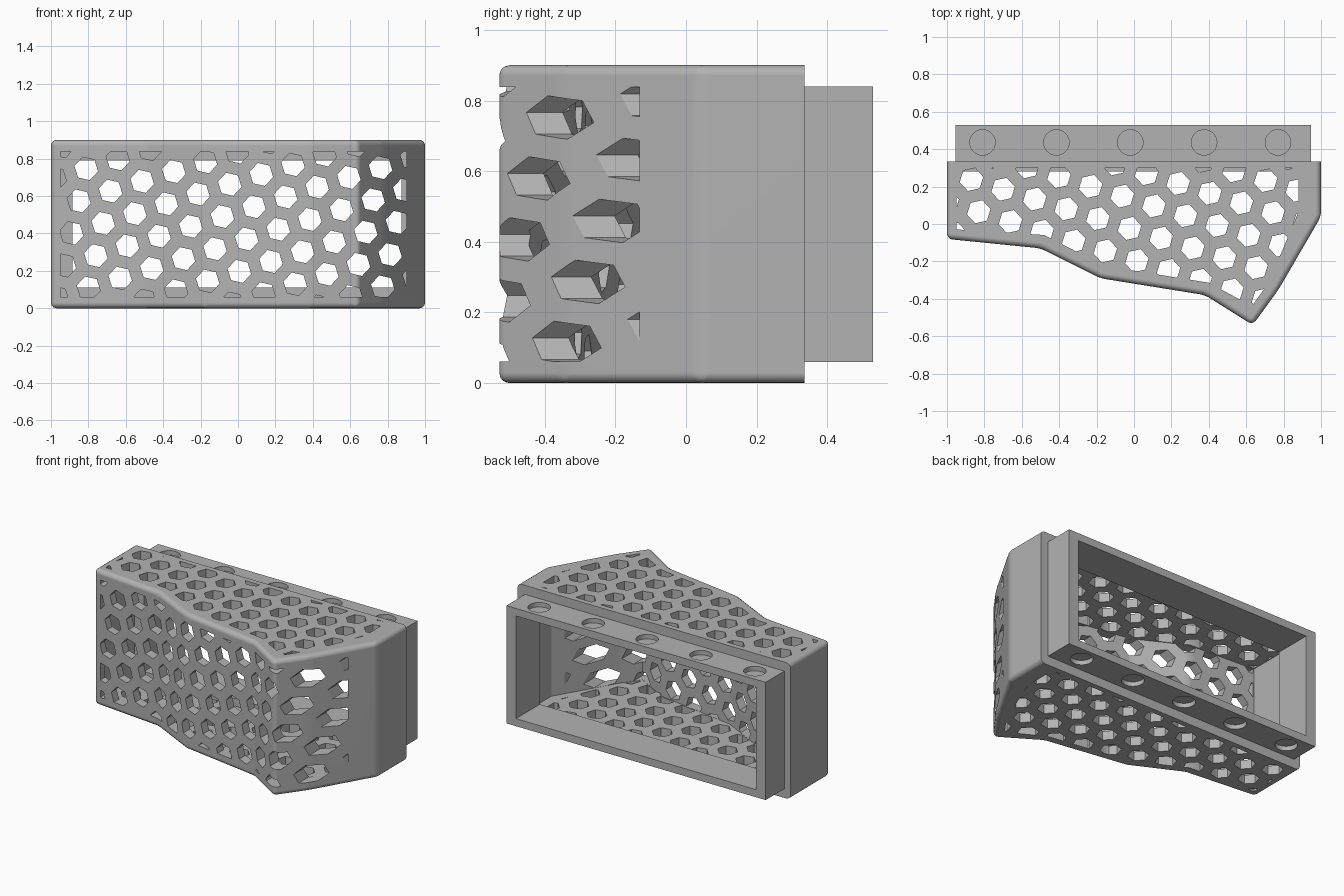
import bpy, bmesh, math

cube = bpy.data.objects.get("Cube")
if cube:
    bpy.data.objects.remove(cube, do_unlink=True)

HEIGHT = 0.9
INNER_Z = (0.06, 0.84)
BACK = 0.335
SPACING, HEX_R, TILT = 0.177, 0.0645, 17.2

grey = bpy.data.materials.new("plain_grey")
grey.use_nodes = True
colour = (0.45, 0.45, 0.45, 1)
grey.diffuse_color = colour
grey.node_tree.nodes["Principled BSDF"].inputs["Base Color"].default_value = colour


def prism(name, polygons, low, high, axis="Z", bevel=0):
    """Extrude flat polygons along z (points are x, y) or along y (points are x, z)."""
    bm = bmesh.new()
    for poly in polygons:
        rings = []
        for d in (low, high):
            rings.append([bm.verts.new((u, v, d) if axis == "Z" else (u, d, v)) for u, v in poly])
        a, b = rings
        bm.faces.new(a)
        bm.faces.new(b)
        for i in range(len(a)):
            bm.faces.new((a[i - 1], a[i], b[i], b[i - 1]))
    bmesh.ops.recalc_face_normals(bm, faces=bm.faces)
    if bevel:  # round everything except the open rear rim
        edges = [e for e in bm.edges if min(v.co.y for v in e.verts) < BACK - 0.01]
        bmesh.ops.bevel(bm, geom=edges, offset=bevel, segments=4, profile=0.5, affect="EDGES")
    mesh = bpy.data.meshes.new(name)
    bm.to_mesh(mesh)
    bm.free()
    mesh.materials.append(grey)
    obj = bpy.data.objects.new(name, mesh)
    bpy.context.collection.objects.link(obj)
    return obj


def rect(x0, x1, y0, y1):
    return [(x0, y0), (x1, y0), (x1, y1), (x0, y1)]


def ngon(x, y, radius, sides, turn=0):
    angles = [math.radians(turn) + math.tau * i / sides for i in range(sides)]
    return [(x + radius * math.cos(a), y + radius * math.sin(a)) for a in angles]


def combine(target, tool, operation="DIFFERENCE"):
    """Apply a boolean and throw the tool away."""
    tool.hide_render = True
    mod = target.modifiers.new("cut", "BOOLEAN")
    mod.operation = operation
    mod.solver = "EXACT"
    mod.object = tool
    bpy.context.view_layer.objects.active = target
    bpy.ops.object.modifier_apply(modifier=mod.name)
    bpy.data.objects.remove(tool, do_unlink=True)


def honeycomb(anchor, tilt, y_range):
    """Hexagons of a tilted lattice passing through the anchor."""
    def step(deg):
        return SPACING * math.cos(math.radians(deg)), SPACING * math.sin(math.radians(deg))
    (ax, ay), (bx, by) = step(tilt), step(tilt + 60)
    cells = []
    for i in range(-20, 21):
        for j in range(-20, 21):
            x = anchor[0] + i * ax + j * bx
            y = anchor[1] + i * ay + j * by
            if abs(x) < 1.05 and y_range[0] < y < y_range[1]:
                cells.append(ngon(x, y, HEX_R, 6, tilt + 30))
    return cells


# Shell: rounded prism with a faceted front
outline = [(-1, BACK), (-1, -0.08), (-0.5, -0.13), (-0.18, -0.29), (0.38, -0.38),
           (0.635, -0.54), (0.773, -0.35), (1, 0.04), (1, BACK)]
cavity = [(-0.955, 0.4), (-0.955, -0.035), (-0.48, -0.065), (-0.16, -0.23), (0.4, -0.32),
          (0.63, -0.445), (0.72, -0.32), (0.945, 0.06), (0.945, 0.4)]
shell = prism("shell", [outline], 0, HEIGHT, bevel=0.03)
combine(shell, prism("cavity_cutter", [cavity], *INNER_Z))

# Front honeycomb, trimmed to a rectangle
front_cells = prism("front_cells", honeycomb((0.762, 0.752), TILT, (-0.02, 0.92)), -0.7, 0.2, "Y")
combine(front_cells, prism("front_window", [rect(-0.95, 0.9, 0.061, 0.839)], -0.8, 0.15, "Y"),
        "INTERSECT")
combine(shell, front_cells)

# Top and bottom honeycomb, trimmed to the cavity
window = [(max(-0.95, min(0.88, x)), min(0.3, y + 0.006)) for x, y in cavity]
roof_cells = prism("roof_cells", honeycomb((-0.869, 0.238), -TILT, (-0.55, 0.38)), -0.2, 1.1)
combine(roof_cells, prism("roof_window", [window], -0.1, 1), "INTERSECT")
combine(shell, roof_cells)

# Rear collar: rectangular sleeve with round blind pockets above and below
collar = prism("rear_collar", [rect(-0.955, 0.945, 0.28, 0.53)], *INNER_Z)
combine(collar, prism("opening_cutter", [rect(-0.885, 0.875, 0.11, 0.79)], 0.2, 0.6, "Y"))
pockets = [ngon(-0.81 + 0.395 * i, 0.436, 0.068, 32) for i in range(5)]
for low, high in ((0, 0.09), (0.81, 0.9)):
    combine(collar, prism("pocket_cutter", pockets, low, high))

# Smooth the rounded edges, keep the rest crisp
for obj in (shell, collar):
    bpy.ops.object.select_all(action="DESELECT")
    obj.select_set(True)
    bpy.context.view_layer.objects.active = obj
    bpy.ops.object.shade_smooth_by_angle(angle=math.radians(30))
    normals = obj.modifiers.new("even_shading", "WEIGHTED_NORMAL")
    normals.keep_sharp = True
